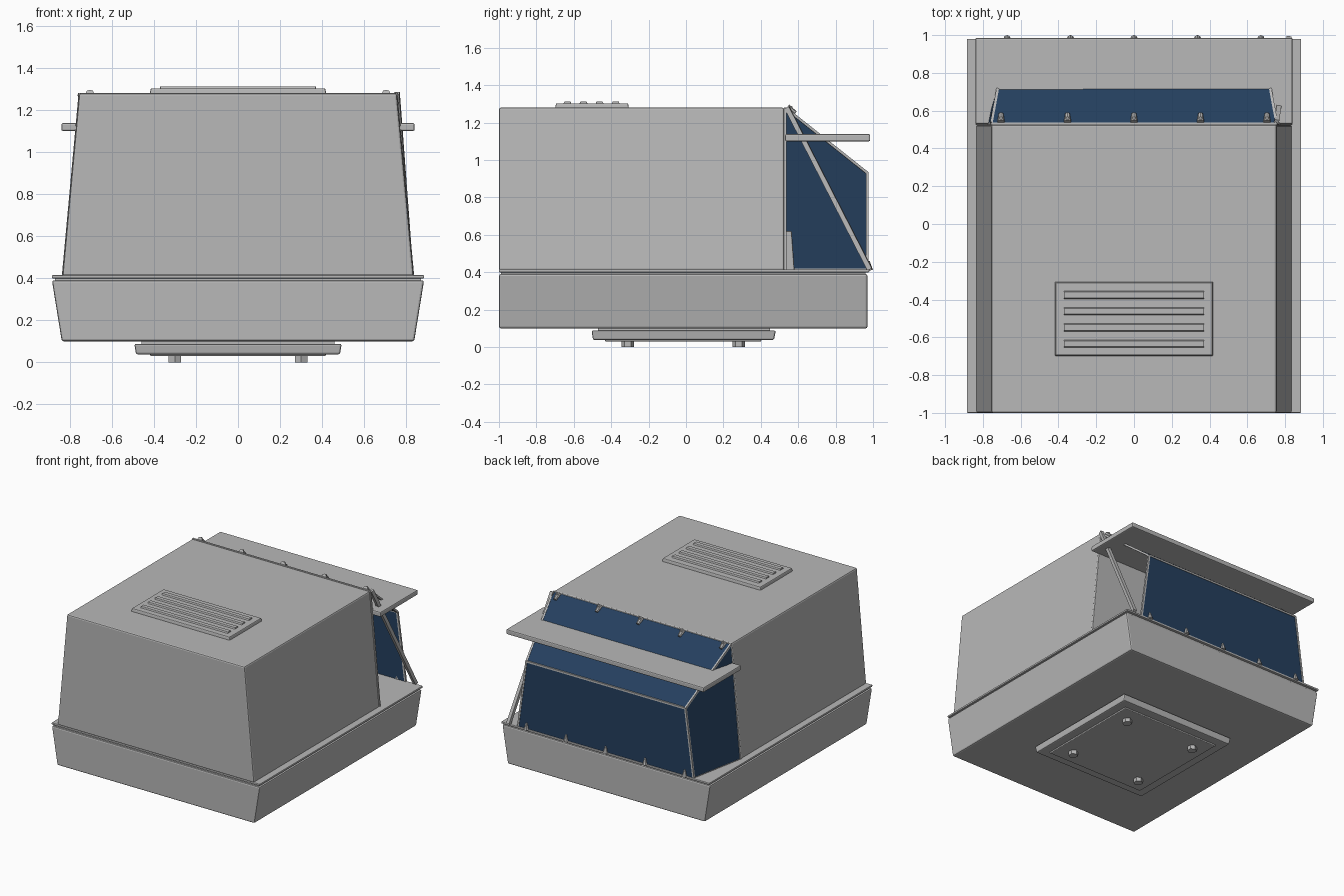
import bpy, bmesh
from mathutils import Vector

old = bpy.data.objects.get("Cube")
if old:
    bpy.data.objects.remove(old)


def material(name, color):
    m = bpy.data.materials.new(name)
    m.use_nodes = True
    m.diffuse_color = color
    m.node_tree.nodes["Principled BSDF"].inputs["Base Color"].default_value = color
    return m


GREY = material("painted grey", (0.48, 0.48, 0.48, 1))
BLUE = material("dark blue panel", (0.018, 0.05, 0.112, 1))


def make(name, verts, faces, mat=GREY, bevel=0.0, closed=True):
    mesh = bpy.data.meshes.new(name)
    mesh.from_pydata(verts, [], faces)
    mesh.materials.append(mat)
    if closed:
        bm = bmesh.new()
        bm.from_mesh(mesh)
        bmesh.ops.recalc_face_normals(bm, faces=bm.faces)
        bm.to_mesh(mesh)
        bm.free()
    ob = bpy.data.objects.new(name, mesh)
    bpy.context.collection.objects.link(ob)
    if bevel:
        mod = ob.modifiers.new("Bevel", "BEVEL")
        mod.width = bevel
        mod.segments = 2
    return ob


BOX_FACES = [(0, 1, 2, 3), (4, 5, 6, 7), (0, 1, 5, 4), (1, 2, 6, 5), (2, 3, 7, 6), (3, 0, 4, 7)]


def block(name, low, high, bevel=0.006, x=0):
    """Box lofted between two levels, each (half width, y0, y1, z)."""
    verts = []
    for w, y0, y1, z in (low, high):
        verts += [(x - w, y0, z), (x + w, y0, z), (x + w, y1, z), (x - w, y1, z)]
    return make(name, verts, BOX_FACES, bevel=bevel)


def bar(name, a, b, size):
    """Square bar between two points."""
    a, b = Vector(a), Vector(b)
    d = (b - a).normalized()
    side = d.cross(Vector((0, 0, 1)))
    if side.length < 0.3:
        side = d.cross(Vector((0, 1, 0)))
    side.normalize()
    up = side.cross(d)
    h = size / 2
    verts = [p + side * h * i + up * h * j for p in (a, b)
             for i, j in ((-1, -1), (1, -1), (1, 1), (-1, 1))]
    return make(name, verts, BOX_FACES)


def cone(name, a, b, r0, r1, sides=8):
    """Tapered round part from a to b."""
    a, b = Vector(a), Vector(b)
    mesh = bpy.data.meshes.new(name)
    bm = bmesh.new()
    bmesh.ops.create_cone(bm, cap_ends=True, segments=sides, radius1=r0, radius2=r1, depth=(b - a).length)
    bm.to_mesh(mesh)
    bm.free()
    mesh.materials.append(GREY)
    ob = bpy.data.objects.new(name, mesh)
    ob.location = (a + b) / 2
    ob.rotation_euler = (b - a).to_track_quat("Z", "Y").to_euler()
    bpy.context.collection.objects.link(ob)


# Base tray, rim and main housing
block("base_tray", (0.838, -1, 0.97, 0.1), (0.885, -1, 0.97, 0.39), 0.01)
block("tray_seam", (0.87, -0.99, 0.96, 0.385), (0.87, -0.99, 0.96, 0.405), 0)
block("tray_rim", (0.885, -1, 0.98, 0.4), (0.885, -1, 0.98, 0.415), 0.004)
block("housing", (0.835, -1, 0.525, 0.41), (0.755, -1, 0.525, 1.28), 0.01)
block("housing_back_flange", (0.838, 0.523, 0.538, 0.41), (0.758, 0.523, 0.538, 1.282), 0.003)

# Vent on the roof
block("vent_frame", (0.42, -0.7, -0.305, 1.275), (0.415, -0.695, -0.31, 1.303))
for i in range(4):
    y = -0.634 + i * 0.086
    block("vent_slat", (0.37, y - 0.022, y + 0.022, 1.3), (0.37, y - 0.016, y + 0.016, 1.313), 0.002)

# Mounting plate and feet
block("plate_neck", (0.46, -0.47, 0.45, 0.08), (0.46, -0.47, 0.45, 0.105), 0)
block("mounting_plate", (0.485, -0.497, 0.47, 0.038), (0.493, -0.505, 0.48, 0.088), 0.008)
block("plate_face", (0.415, -0.43, 0.4, 0.03), (0.42, -0.435, 0.405, 0.04), 0.003)
for x in (-0.3, 0.3):
    for y in (-0.312, 0.282):
        cone("foot", (x, y, 0), (x, y, 0.035), 0.034, 0.034, 6)

# Blue rear enclosure, open on its left side
corners = {}
for s in (-1, 1):
    corners[s] = [Vector((s * 0.83, 0.535, 0.415)), Vector((s * 0.745, 0.97, 0.415)),
                  Vector((s * 0.675, 0.97, 0.93)), Vector((s * 0.755, 0.535, 1.275))]
R, L = corners[-1], corners[1]
panel = make("rear_enclosure", R + L,
             [(1, 0, 3, 2), (5, 1, 2, 6), (6, 2, 3, 7)], BLUE, closed=False)
thick = panel.modifiers.new("Solidify", "SOLIDIFY")
thick.thickness = 0.008
thick.offset = 0

# Trim along the enclosure edges
for s in (-1, 1):
    _, low, mid, top = corners[s]
    bar("corner_trim", low, mid, 0.014)
    bar("slope_trim", mid, top, 0.014)
bar("crease_trim", R[2], L[2], 0.014)
bar("side_base_trim", R[0], R[1], 0.01)

# Diagonal brace across the open side, and an inner stop
bar("diagonal_brace", (0.755, 0.54, 1.28), (0.82, 0.983, 0.415), 0.026)
block("inner_stop", (0.2, 0.53, 0.58, 0.41), (0.2, 0.53, 0.565, 0.62))

# Shelf through the enclosure
block("shelf", (0.84, 0.53, 0.985, 1.1), (0.84, 0.53, 0.985, 1.138), 0.008)

# Clips along the top and bottom edges
for i in range(-2, 3):
    x = i * 0.352
    cone("top_clip", (x, 0.54, 1.28), (x, 0.585, 1.25), 0.02, 0.012)
    cone("top_clip_head", (x, 0.555, 1.26), (x, 0.56, 1.29), 0.018, 0.008)
    x = i * 0.336
    cone("bottom_clip", (x, 0.98, 0.41), (x, 0.976, 0.46), 0.02, 0.006)
